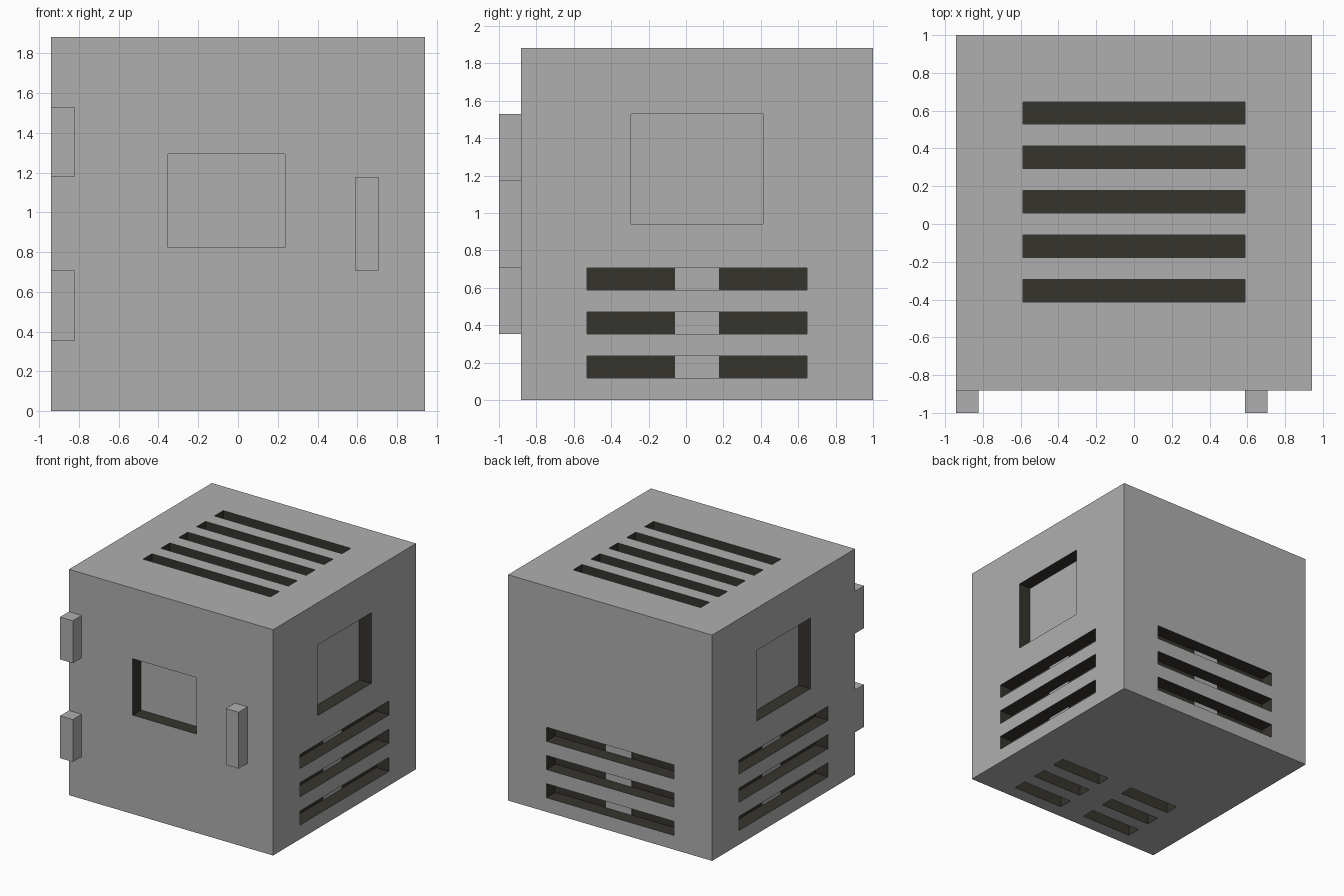
import bpy
import bmesh
from mathutils import Matrix, Vector

U = 2 / 17            # one block unit: the body is 16 units wide
SKIN = 0.05           # thickness of painted plates, in units
LO, HI = Vector((-8, -7.5, 0)), Vector((8, 8.5, 16))

if "Cube" in bpy.data.objects:
    bpy.data.objects.remove(bpy.data.objects["Cube"])


def make_material(name, rgb):
    mat = bpy.data.materials.new(name)
    mat.use_nodes = True
    mat.diffuse_color = (*rgb, 1)
    mat.node_tree.nodes["Principled BSDF"].inputs["Base Color"].default_value = (*rgb, 1)
    return mat


grey = make_material("grey metal", (0.42, 0.43, 0.42))
dark = make_material("dark interior", (0.037, 0.034, 0.026))


def boxes(name, spans, mats):
    """One object made of boxes, each given as (x, y, z) ranges in units."""
    bm = bmesh.new()
    for span in spans:
        size = [(b - a) * U for a, b in span]
        mid = [(a + b) / 2 * U for a, b in span]
        bmesh.ops.create_cube(bm, size=1, matrix=Matrix.Translation(mid) @ Matrix.Diagonal((*size, 1)))
    mesh = bpy.data.meshes.new(name)
    bm.to_mesh(mesh)
    bm.free()
    for mat in mats:
        mesh.materials.append(mat)
    obj = bpy.data.objects.new(name, mesh)
    bpy.context.collection.objects.link(obj)
    return obj


def depth_range(side, near, far):
    """Range along a side's axis, measured inwards from the wall at +8 or -8."""
    return tuple(sorted((side * (8 - near), side * (8 - far))))


# Recesses: each is one unit deep and its cutter pokes out of the wall
pits, window_panels, slot_panels = [], [], []
slot_heights = [(z, z + 1) for z in (1, 3, 5)]

for side in (-1, 1):
    cut, plate = depth_range(side, -0.5, 1), depth_range(side, 1 - SKIN, 1 + SKIN)
    # Side windows
    pits.append((cut, (-2.5, 3.5), (8, 13)))
    window_panels.append((plate, (-2.5, 3.5), (8, 13)))
    # Side vents with a light panel in the middle
    for z in slot_heights:
        pits.append((cut, (-4.5, 5.5), z))
        slot_panels.append((plate, (-0.5, 1.5), z))

# Back vents
for z in slot_heights:
    pits.append(((-5, 5), (7.5, 9), z))
    slot_panels.append(((-1, 1), (7.5 - SKIN, 7.5 + SKIN), z))

# Front window
pits.append(((-3, 2), (-8, -6.5), (7, 11)))
window_panels.append(((-3, 2), (-6.5 - SKIN, -6.5 + SKIN), (7, 11)))

# Top vents
for i in range(5):
    pits.append(((-5, 5), (2 * i - 3.5, 2 * i - 2.5), (15, 16.5)))

# Bottom vents in two columns
for i in range(3):
    for x in ((-5, -1), (1, 5)):
        pits.append((x, (2 * i - 6.5, 2 * i - 5.5), (-0.5, 1)))

# Body with the recesses cut out
body = boxes("body", [tuple(zip(LO, HI))], [grey, dark])
cutter = boxes("recess_cutter", pits, [grey])
mod = body.modifiers.new("recesses", 'BOOLEAN')
mod.operation = 'DIFFERENCE'
mod.solver = 'EXACT'
mod.object = cutter
bpy.context.view_layer.update()
cut_mesh = bpy.data.meshes.new_from_object(body.evaluated_get(bpy.context.evaluated_depsgraph_get()))
body.modifiers.clear()
body.data = cut_mesh
bpy.data.objects.remove(cutter)

# Faces away from the outer walls are the dark recess surfaces
cut_mesh.materials.clear()
cut_mesh.materials.append(grey)
cut_mesh.materials.append(dark)
for face in cut_mesh.polygons:
    c = face.center / U
    outside = any(min(abs(c[k] - LO[k]), abs(c[k] - HI[k])) < 0.01 for k in range(3))
    face.material_index = 0 if outside else 1

# Light panels at the bottom of the recesses
boxes("window_panels", window_panels, [grey])
boxes("vent_panels", slot_panels, [grey])

# Hinges and handle on the front
front = (-8.5, -7.5)
boxes("lower_hinge", [((-8, -7), front, (3, 6))], [grey])
boxes("upper_hinge", [((-8, -7), front, (10, 13))], [grey])
boxes("door_handle", [((5, 6), front, (6, 10))], [grey])
